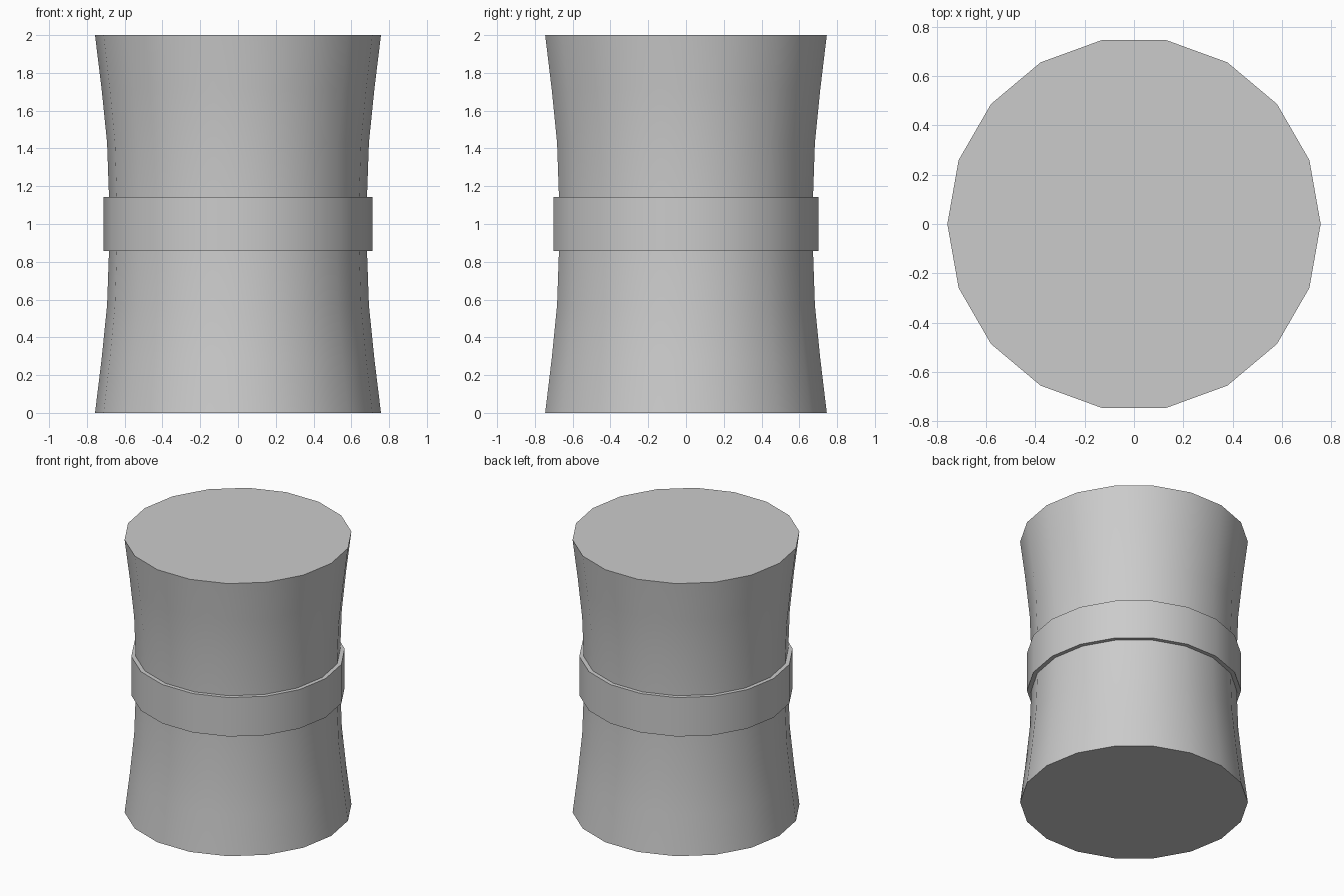
import bpy
import bmesh
import math

SIDES = 18
STEP = 2 / 7          # seven equal height bands

cube = bpy.data.objects.get("Cube")
if cube:
    bpy.data.objects.remove(cube, do_unlink=True)

# One grey material for the whole model
grey = bpy.data.materials.new("plain grey")
grey.use_nodes = True
colour = (0.6, 0.6, 0.6, 1)
grey.diffuse_color = colour
grey.node_tree.nodes["Principled BSDF"].inputs["Base Color"].default_value = colour


def turned_solid(name, profile):
    """Revolve (radius, height) points into a capped solid."""
    bm = bmesh.new()
    rings = []
    for r, z in profile:
        angles = [math.tau * i / SIDES for i in range(SIDES)]
        rings.append([bm.verts.new((r * math.cos(a), r * math.sin(a), z)) for a in angles])
    for low, high in zip(rings, rings[1:]):
        for i in range(SIDES):
            j = (i + 1) % SIDES
            bm.faces.new((low[i], low[j], high[j], high[i]))
    bm.faces.new(rings[0][::-1])
    bm.faces.new(rings[-1])
    mesh = bpy.data.meshes.new(name)
    bm.to_mesh(mesh)
    bm.free()
    mesh.materials.append(grey)
    obj = bpy.data.objects.new(name, mesh)
    bpy.context.collection.objects.link(obj)
    bpy.ops.object.select_all(action="DESELECT")
    obj.select_set(True)
    bpy.context.view_layer.objects.active = obj
    bpy.ops.object.shade_smooth_by_angle(angle=math.radians(30))
    return obj


# Waisted body with a raised middle band, mirrored top to bottom
radii = [0.757, 0.722, 0.693, 0.683]
lower = [(r, i * STEP) for i, r in enumerate(radii)]
lower.append((0.712, 3 * STEP))
upper = [(r, 2 - z) for r, z in reversed(lower)]
turned_solid("waisted_body_with_band", lower + upper)
